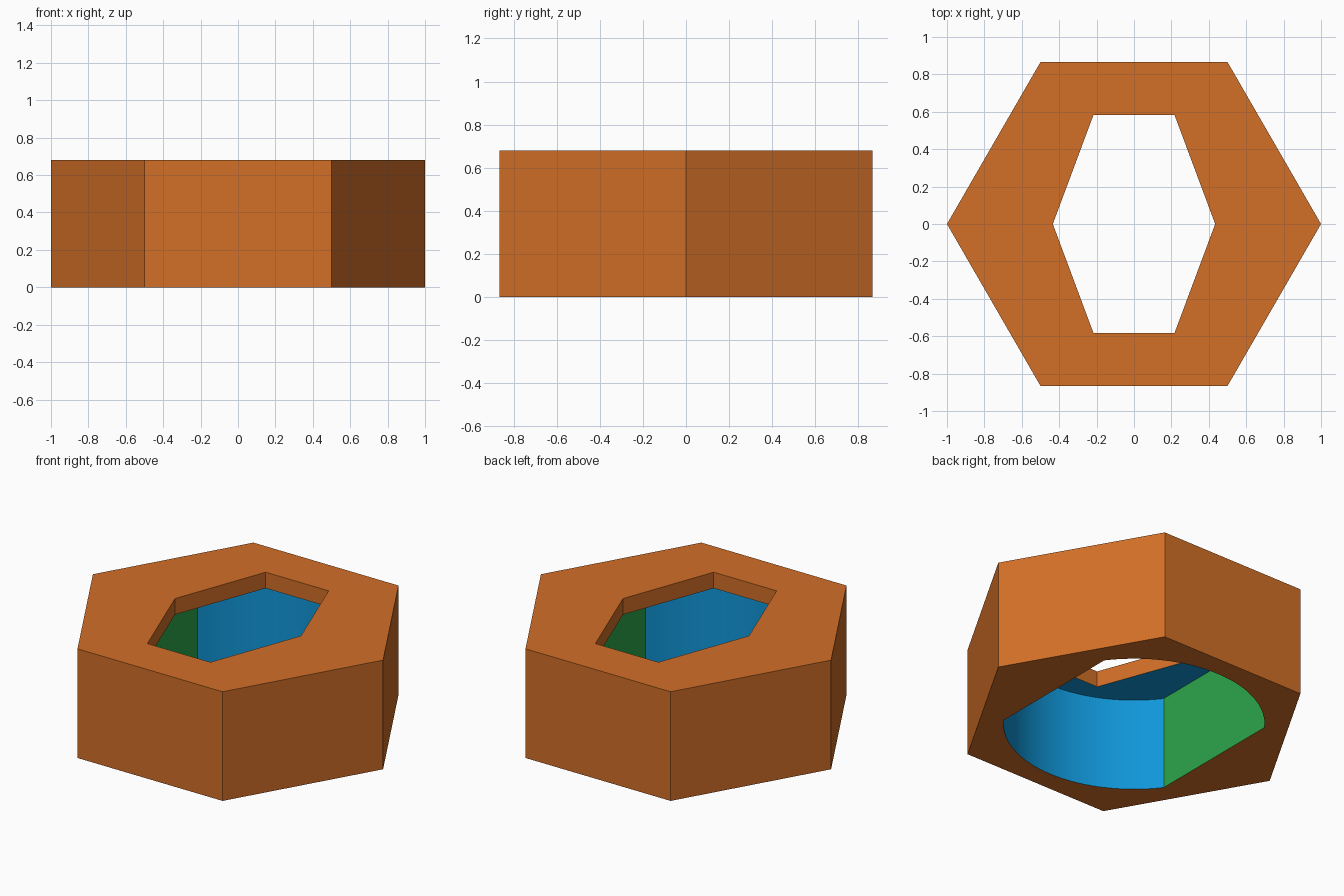
import bpy, bmesh, math

if "Cube" in bpy.data.objects:
    bpy.data.objects.remove(bpy.data.objects["Cube"])

HEIGHT = 0.68
POCKET_TOP = 0.58
POCKET_R, POCKET_FLAT = 0.737, 0.59


def srgb(*rgb):
    return [((c / 255 + 0.055) / 1.055) ** 2.4 if c > 10 else c / 255 / 12.92 for c in rgb] + [1]


def material(name, *rgb):
    m = bpy.data.materials.new(name)
    m.diffuse_color = srgb(*rgb)
    m.use_nodes = True
    m.node_tree.nodes["Principled BSDF"].inputs["Base Color"].default_value = m.diffuse_color
    return m


orange = material("orange", 210, 111, 39)
blue = material("blue", 16, 150, 216)
green = material("green", 45, 166, 75)


def prism(name, outline, z0, z1, mats):
    """Extrude a counter-clockwise outline from z0 to z1."""
    bm = bmesh.new()
    base = bm.faces.new([bm.verts.new((x, y, z0)) for x, y in outline])
    ext = bmesh.ops.extrude_face_region(bm, geom=[base])["geom"]
    for v in ext:
        if isinstance(v, bmesh.types.BMVert):
            v.co.z = z1
    bmesh.ops.recalc_face_normals(bm, faces=bm.faces)
    mesh = bpy.data.meshes.new(name)
    bm.to_mesh(mesh)
    bm.free()
    for m in mats:
        mesh.materials.append(m)
    ob = bpy.data.objects.new(name, mesh)
    bpy.context.collection.objects.link(ob)
    return ob


def hexagon(tip, half_width, half_depth):
    return [(tip, 0), (half_width, half_depth), (-half_width, half_depth),
            (-tip, 0), (-half_width, -half_depth), (half_width, -half_depth)]


# Outer hexagonal body
body = prism("hex_body", hexagon(1, 0.5, 0.866), 0, HEIGHT, [orange])

# Narrow hexagonal opening through the top
opening = prism("opening_cutter", hexagon(0.434, 0.217, 0.582), 0.3, HEIGHT + 0.2, [orange])

# Round pocket with two flat sides, open at the bottom
start = math.acos(POCKET_FLAT / POCKET_R)
steps = 48
arc = [start + (math.pi - 2 * start) * i / steps for i in range(steps + 1)]
outline = [(POCKET_R * math.cos(a + t), POCKET_R * math.sin(a + t))
           for t in (0, math.pi) for a in arc]
pocket = prism("pocket_cutter", outline, -0.2, POCKET_TOP, [blue, green])
for p in pocket.data.polygons:
    p.material_index = 1 if abs(p.normal.x) > 0.95 else 0

# Cut both, keeping the cutter colours on the cut faces
bpy.context.view_layer.objects.active = body
body.select_set(True)
for cutter in (pocket, opening):
    mod = body.modifiers.new("cut", "BOOLEAN")
    mod.operation = "DIFFERENCE"
    mod.solver = "EXACT"
    mod.material_mode = "TRANSFER"
    mod.object = cutter
    bpy.ops.object.modifier_apply(modifier=mod.name)
for cutter in (pocket, opening):
    bpy.data.objects.remove(cutter)

# Smooth only the curved pocket walls
bpy.ops.object.select_all(action="DESELECT")
body.select_set(True)
bpy.ops.object.shade_smooth_by_angle(angle=math.radians(20))
